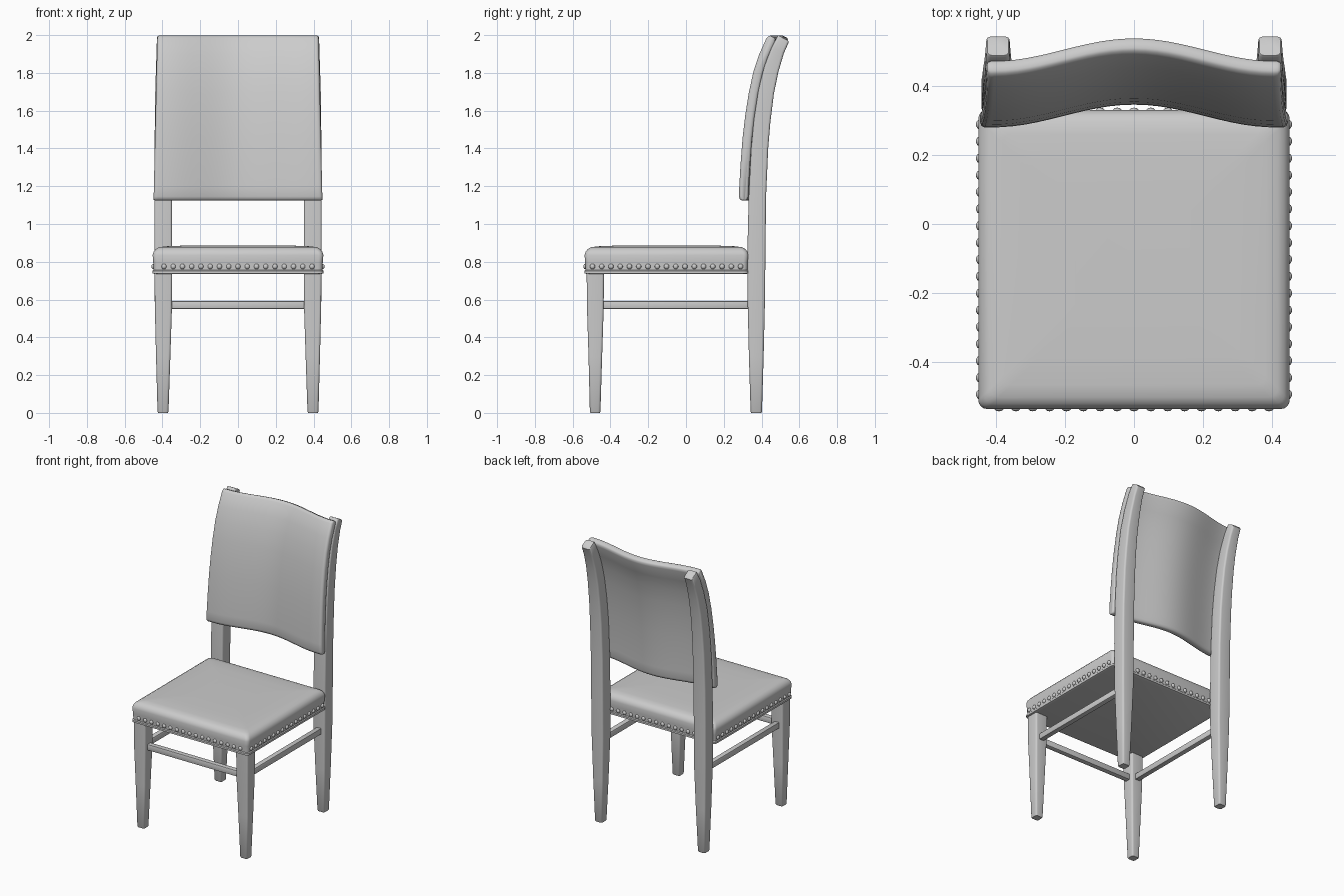
import bpy, bmesh, math
from mathutils import Matrix, Vector

if "Cube" in bpy.data.objects:
    bpy.data.objects.remove(bpy.data.objects["Cube"])

grey = bpy.data.materials.new("light grey")
grey.diffuse_color = (0.6, 0.6, 0.6, 1)
grey.use_nodes = True
grey.node_tree.nodes["Principled BSDF"].inputs["Base Color"].default_value = grey.diffuse_color


def finish(name, bm, angle=40):
    bmesh.ops.recalc_face_normals(bm, faces=bm.faces)
    mesh = bpy.data.meshes.new(name)
    bm.to_mesh(mesh)
    bm.free()
    mesh.materials.append(grey)
    ob = bpy.data.objects.new(name, mesh)
    bpy.context.collection.objects.link(ob)
    bpy.ops.object.select_all(action='DESELECT')
    ob.select_set(True)
    bpy.context.view_layer.objects.active = ob
    bpy.ops.object.shade_smooth_by_angle(angle=math.radians(angle))
    return ob


def loft(name, rings, angle=40):
    """Skin a list of equal-length closed rings and cap both ends."""
    bm = bmesh.new()
    loops = [[bm.verts.new(p) for p in ring] for ring in rings]
    for a, b in zip(loops, loops[1:]):
        for i in range(len(a)):
            j = (i + 1) % len(a)
            bm.faces.new((a[i], a[j], b[j], b[i]))
    bm.faces.new(loops[0])
    bm.faces.new(loops[-1])
    return finish(name, bm, angle)


def rounded_rect(cx, cy, hx, hy, r, z, slope=0.0, n=4):
    pts = []
    for k, (sx, sy) in enumerate(((1, 1), (-1, 1), (-1, -1), (1, -1))):
        for i in range(n + 1):
            a = math.pi / 2 * (k + i / n)
            x = cx + sx * (hx - r) + r * math.cos(a)
            y = cy + sy * (hy - r) + r * math.sin(a)
            pts.append((x, y, z - slope * (y - cy)))
    return pts


# Seat cushion with a lip at the bottom and a softly domed top: (inset, z)
SEAT_Y, HX, HY = -0.103, 0.452, 0.434
seat_profile = [(0.012, 0.735), (0.0, 0.739), (0.0, 0.752), (0.005, 0.757),
                (0.003, 0.80), (0.0, 0.835), (0.005, 0.852), (0.016, 0.867),
                (0.034, 0.877), (0.07, 0.882), (0.15, 0.885), (0.28, 0.887)]
loft("seat", [rounded_rect(0, SEAT_Y, HX - d, HY - d, 0.025, z)
              for d, z in seat_profile])

# Nail heads around all four sides of the seat
bm = bmesh.new()
for i in range(17):
    t = (i - 8) * 0.049
    for s in (-1, 1):
        for pos, scale in (((t, SEAT_Y + s * (HY - 0.003), 0.775), (0.014, 0.010, 0.014)),
                           ((s * (HX - 0.003), SEAT_Y + t, 0.775), (0.010, 0.014, 0.014))):
            m = Matrix.Translation(pos) @ Matrix.Diagonal((*scale, 1))
            bmesh.ops.create_uvsphere(bm, u_segments=10, v_segments=6, radius=1, matrix=m)
finish("seat_nail_heads", bm, 60)

# Tapered front legs: (z, centre x, half x, centre y, half y)
front_leg = [(0.0, 0.397, 0.026, -0.481, 0.025), (0.006, 0.397, 0.029, -0.481, 0.028),
             (0.3, 0.396, 0.038, -0.480, 0.036), (0.55, 0.395, 0.045, -0.480, 0.044),
             (0.745, 0.395, 0.047, -0.480, 0.046)]
# Back legs sweep backwards above the seat: (z, centre x, half x, front y, back y)
back_leg = [(0.0, 0.397, 0.026, 0.345, 0.399), (0.006, 0.397, 0.029, 0.342, 0.402),
            (0.3, 0.396, 0.038, 0.333, 0.411), (0.6, 0.395, 0.046, 0.326, 0.418),
            (0.9, 0.396, 0.047, 0.326, 0.421), (1.15, 0.396, 0.047, 0.332, 0.424),
            (1.4, 0.396, 0.046, 0.345, 0.435), (1.55, 0.396, 0.044, 0.360, 0.447),
            (1.7, 0.396, 0.042, 0.384, 0.465), (1.82, 0.395, 0.039, 0.415, 0.489),
            (1.92, 0.395, 0.036, 0.453, 0.518), (1.978, 0.395, 0.034, 0.485, 0.544),
            (1.984, 0.395, 0.031, 0.490, 0.541)]
for sx, side in ((1, "right"), (-1, "left")):
    loft("front_leg_" + side, [rounded_rect(sx * x, y, hx, hy, 0.012, z)
                               for z, x, hx, y, hy in front_leg])
    loft("back_leg_" + side,
         [rounded_rect(sx * x, (a + b) / 2, hx, (b - a) / 2, 0.012, z,
                       slope=0.55 * max(0, min(1, (z - 1.4) / 0.55)))
          for z, x, hx, a, b in back_leg])


# Stretchers: front and both sides
def bar(name, centre, size):
    bm = bmesh.new()
    m = Matrix.Translation(centre) @ Matrix.Diagonal((*size, 1))
    bmesh.ops.create_cube(bm, size=1, matrix=m)
    bmesh.ops.bevel(bm, geom=bm.edges[:], offset=0.005, segments=2,
                    profile=0.5, affect='EDGES')
    finish(name, bm)


bar("front_stretcher", (0, -0.48, 0.571), (0.74, 0.036, 0.042))
for sx, side in ((1, "right"), (-1, "left")):
    bar("side_stretcher_" + side, (sx * 0.395, -0.055, 0.571), (0.036, 0.80, 0.042))

# Backrest: swept-back panel whose plan is a smooth wave; (y, z) centre line
centre_line = [(0.305, 1.125), (0.307, 1.2), (0.314, 1.32), (0.324, 1.45), (0.338, 1.57),
               (0.357, 1.69), (0.381, 1.80), (0.411, 1.89), (0.457, 1.992)]
line = [Vector(p) for p in centre_line]


def side_profile(thick, shrink):
    """Closed outline around the centre line with rounded ends."""
    front, back = [], []
    for i, p in enumerate(line):
        t = (line[min(i + 1, len(line) - 1)] - line[max(i - 1, 0)]).normalized()
        nrm = Vector((-t.y, t.x))
        if i == 0:
            steps = [(0.0, 0.45), (0.006, 0.8), (0.02, 1.0)]
        elif i == len(line) - 1:
            steps = [(-0.02, 1.0), (-0.006, 0.8), (0.0, 0.5)]
        else:
            steps = [(0.0, 1.0)]
        for along, f in steps:
            q = p + t * along
            q.y = 1.56 + (q.y - 1.56) * shrink
            front.append(q + nrm * thick * f)
            back.append(q - nrm * thick * f)
    return front + back[::-1]


rings = []
N = 24
us = [-1, -0.993, -0.975] + [(-1 + 2 * i / N) * 0.95 for i in range(N + 1)] + [0.975, 0.993, 1]
for u in us:
    e = abs(u)
    f, k = (0.45, 0.992) if e == 1 else (0.8, 0.997) if e > 0.99 else (1, 1)
    ring = []
    for q in side_profile(0.025 * f, k):
        x = u * (0.447 - 0.020 * (q.y - 1.125) / 0.875)
        wave = 0.066 * 0.5 * (1 + math.cos(math.pi * min(abs(x) / 0.41, 1)))
        ring.append((x, q.x + wave, min(q.y, 2.0)))
    rings.append(ring)
loft("backrest", rings, 50)
